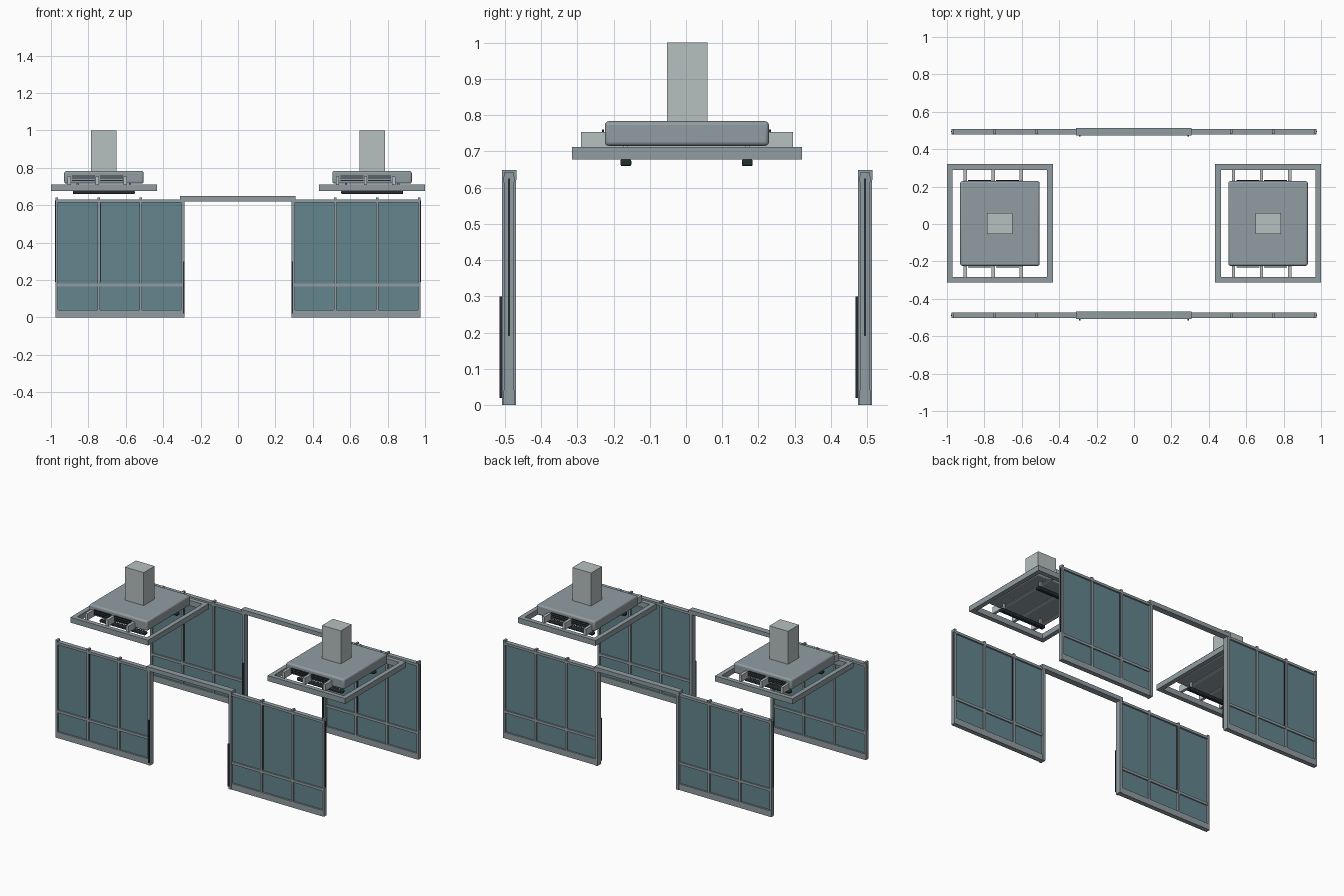
import bpy, bmesh
from mathutils import Matrix, Vector

if "Cube" in bpy.data.objects:
    bpy.data.objects.remove(bpy.data.objects["Cube"])


def material(name, rgb):
    m = bpy.data.materials.new(name)
    m.diffuse_color = (*rgb, 1)
    m.use_nodes = True
    m.node_tree.nodes["Principled BSDF"].inputs["Base Color"].default_value = m.diffuse_color
    return m


GREY = material("metal_grey", (0.285, 0.335, 0.36))
LIGHT = material("light_steel", (0.47, 0.525, 0.525))
GLASS = material("teal_glass", (0.125, 0.24, 0.27))
DARK = material("dark_rubber", (0.018, 0.026, 0.031))


def boxes(name, mat, specs, bevel=0, segments=2):
    """One object made of boxes given as (x0, x1, y0, y1, z0, z1)."""
    bm = bmesh.new()
    for x0, x1, y0, y1, z0, z1 in specs:
        centre = Vector(((x0 + x1) / 2, (y0 + y1) / 2, (z0 + z1) / 2))
        size = Matrix.Diagonal((abs(x1 - x0), abs(y1 - y0), abs(z1 - z0), 1))
        bmesh.ops.create_cube(bm, size=1, matrix=Matrix.Translation(centre) @ size)
    mesh = bpy.data.meshes.new(name)
    bm.to_mesh(mesh)
    bm.free()
    mesh.materials.append(mat)
    ob = bpy.data.objects.new(name, mesh)
    bpy.context.collection.objects.link(ob)
    if bevel:
        mod = ob.modifiers.new("rounded_edges", 'BEVEL')
        mod.width, mod.segments = bevel, segments
        bpy.context.view_layer.objects.active = ob
        ob.select_set(True)
        bpy.ops.object.shade_smooth_by_angle()
        ob.select_set(False)
    return ob


def screen(tag, s, y):
    """Glazed wall on side s (-1 left, 1 right) at depth y."""
    outer, inner = s * 0.975, s * 0.29
    posts = [s * 0.97, s * 0.744, s * 0.519]
    boxes(f"glass_{tag}", GLASS, [(inner, outer, y - 0.004, y + 0.004, 0.03, 0.625)])
    # Horizontal rails: bottom, middle and top
    boxes(f"rails_{tag}", GREY, [
        (inner, outer, y - 0.015, y + 0.015, 0, 0.04),
        (inner, outer, y - 0.012, y + 0.012, 0.165, 0.182),
        (inner, outer, y - 0.015, y + 0.015, 0.614, 0.63)])
    # Mullions with tips rising above the top rail
    boxes(f"mullions_{tag}", GREY,
          [(x - 0.007, x + 0.007, y - 0.014, y + 0.014, 0, 0.642) for x in posts])
    # Wider jamb next to the opening
    boxes(f"jamb_{tag}", GREY,
          [(s * 0.286, s * 0.304, y - 0.019, y + 0.019, 0, 0.63)])
    # Seals on the end post and along one mullion
    m = -0.735 if s < 0 else 0.527
    boxes(f"seals_{tag}", DARK, [
        (s * 0.976, s * 0.979, y - 0.003, y + 0.003, 0.19, 0.625),
        (m - 0.003, m + 0.003, y - 0.008, y + 0.008, 0.19, 0.612)])
    # Pull handle beside the opening
    boxes(f"handle_{tag}", DARK,
          [(s * 0.285, s * 0.294, y - 0.027, y - 0.019, 0.02, 0.3)])


for row, y in (("front", -0.488), ("back", 0.494)):
    for side, s in (("left", -1), ("right", 1)):
        screen(f"{row}_{side}", s, y)
    boxes(f"header_{row}", GREY, [(-0.31, 0.308, y - 0.02, y + 0.02, 0.621, 0.648)])


def hood(tag, cx):
    """Hanging extractor hood centred on cx."""
    def at(specs):
        return [(cx + a, cx + b, *rest) for a, b, *rest in specs]
    # Rectangular hanging frame
    boxes(f"hood_frame_{tag}", GREY, at([
        (-0.283, 0.283, -0.314, -0.284, 0.677, 0.712),
        (-0.283, 0.283, 0.29, 0.32, 0.677, 0.712),
        (-0.283, -0.253, -0.284, 0.29, 0.677, 0.712),
        (0.253, 0.283, -0.284, 0.29, 0.677, 0.712)]))
    boxes(f"hood_body_{tag}", GREY,
          at([(-0.212, 0.212, -0.224, 0.229, 0.715, 0.783)]), 0.011, 3)
    boxes(f"chimney_{tag}", LIGHT, at([(-0.068, 0.068, -0.053, 0.06, 0.78, 1.0)]))
    # Carrier rods through the body
    boxes(f"carrier_rods_{tag}", LIGHT,
          at([(x - 0.009, x + 0.009, -0.29, 0.295, 0.711, 0.754)
              for x in (-0.185, -0.035, 0.115)]))
    # Slatted grilles on both long faces
    slats = [(a, b, y, y + 0.006, z, z + 0.006)
             for y in (-0.232, 0.229) for a, b in ((-0.17, -0.047), (-0.022, 0.102))
             for z in (0.73, 0.742, 0.754)]
    boxes(f"grille_{tag}", DARK, at(slats))
    # Lamp bars slung below the frame
    boxes(f"lamp_bars_{tag}", DARK,
          at([(-0.165, 0.165, y - 0.015, y + 0.015, 0.659, 0.678)
              for y in (-0.166, 0.169)]), 0.005)
    # Cross supports carrying the lamps
    boxes(f"lamp_supports_{tag}", LIGHT,
          at([(x - 0.006, x + 0.006, y - 0.006, y + 0.006, 0.677, 0.716)
              for x in (-0.14, 0.14) for y in (-0.166, 0.169)]))


hood("left", -0.717)
hood("right", 0.717)
